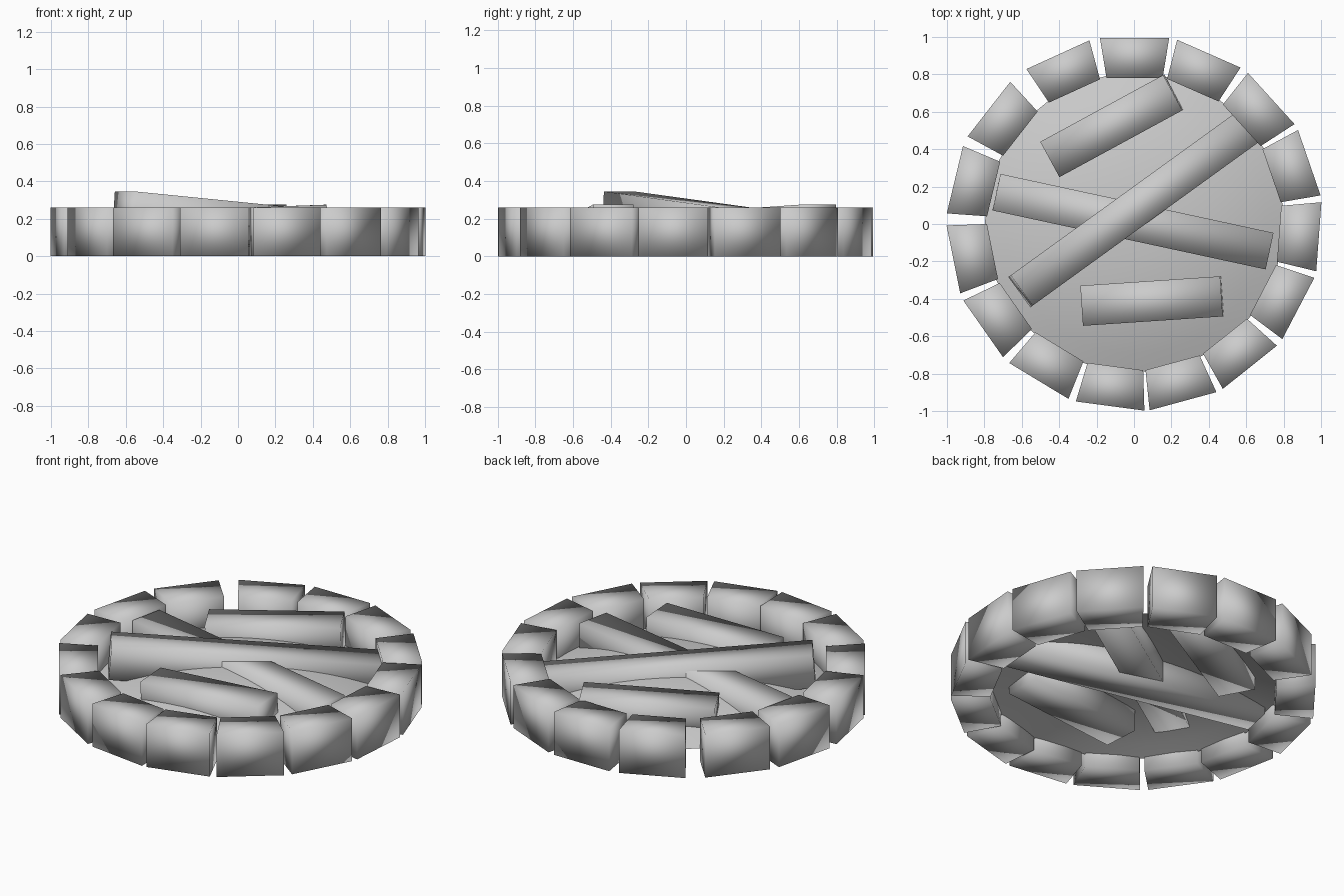
import bpy, bmesh
from math import radians, sin, cos, pi
from mathutils import Vector

if "Cube" in bpy.data.objects:
    bpy.data.objects.remove(bpy.data.objects["Cube"])

CX, CY = 0.003, 0.006   # centre of the stone ring


def make_object(name, bm):
    bmesh.ops.recalc_face_normals(bm, faces=bm.faces)
    for f in bm.faces:
        f.smooth = True
    mesh = bpy.data.meshes.new(name)
    bm.to_mesh(mesh)
    bm.free()
    obj = bpy.data.objects.new(name, mesh)
    bpy.context.collection.objects.link(obj)
    return obj


def prism(name, corners, z0, z1):
    """Upright block with the given footprint."""
    bm = bmesh.new()
    low = [bm.verts.new((x, y, z0)) for x, y in corners]
    high = [bm.verts.new((x, y, z1)) for x, y in corners]
    bm.faces.new(low)
    bm.faces.new(high)
    n = len(corners)
    for i in range(n):
        j = (i + 1) % n
        bm.faces.new((low[i], low[j], high[j], high[i]))
    return make_object(name, bm)


def log(name, start, end, width, thick):
    """Square log; start and end are the middles of its top end edges."""
    a, b = Vector(start), Vector(end)
    along = (b - a).normalized()
    side = along.cross(Vector((0, 0, 1))).normalized() * width / 2
    down = side.normalized().cross(along) * -thick
    bm = bmesh.new()
    rings = [[bm.verts.new(p + o) for o in (side, -side, -side + down, side + down)]
             for p in (a, b)]
    bm.faces.new(rings[0])
    bm.faces.new(rings[1])
    for i in range(4):
        j = (i + 1) % 4
        bm.faces.new((rings[0][i], rings[0][j], rings[1][j], rings[1][i]))
    return make_object(name, bm)


# Ring of wedge stones
R_OUT, R_IN, W_OUT, W_IN, H = 0.988, 0.775, 0.185, 0.15, 0.26
angles = [90, 66.3, 42.3, 19, -4.3, -27.6, -51.4, -74.8, -97.6, -121.2, -145,
          -168.6, 166.5, 142, 114.5]
for k, deg in enumerate(angles):
    c, s = cos(radians(deg)), sin(radians(deg))
    pts = [(R_OUT, -W_OUT), (R_OUT, W_OUT), (R_IN, W_IN), (R_IN, -W_IN)]
    prism(f"stone_{k + 1}", [(CX + r * c - t * s, CY + r * s + t * c) for r, t in pts], 0, H)

# Shallow mound of ash, open underneath
bm = bmesh.new()
SEG, RINGS, RAD, RIM, RISE = 32, 8, 0.8, 0.08, 0.14
top = bm.verts.new((CX, CY, RIM + RISE))
prev = None
for r in range(1, RINGS + 1):
    f = r / RINGS
    ring = [bm.verts.new((CX + RAD * f * cos(2 * pi * i / SEG), CY + RAD * f * sin(2 * pi * i / SEG),
                          RIM + RISE * (1 - f ** 2.2))) for i in range(SEG)]
    for i in range(SEG):
        j = (i + 1) % SEG
        if prev:
            bm.faces.new((prev[i], ring[i], ring[j], prev[j]))
        else:
            bm.faces.new((top, ring[i], ring[j]))
    prev = ring
make_object("ash_mound", bm)

# Logs
log("long_top_log", (-0.6, -0.355, 0.345), (0.603, 0.515, 0.225), 0.2, 0.2)
log("long_low_log", (-0.735, 0.17, 0.255), (0.725, -0.145, 0.25), 0.2, 0.2)
log("back_log", (-0.45, 0.345, 0.25), (0.207, 0.702, 0.275), 0.215, 0.2)
log("front_log", (-0.28, -0.437, 0.248), (0.467, -0.387, 0.275), 0.215, 0.2)
